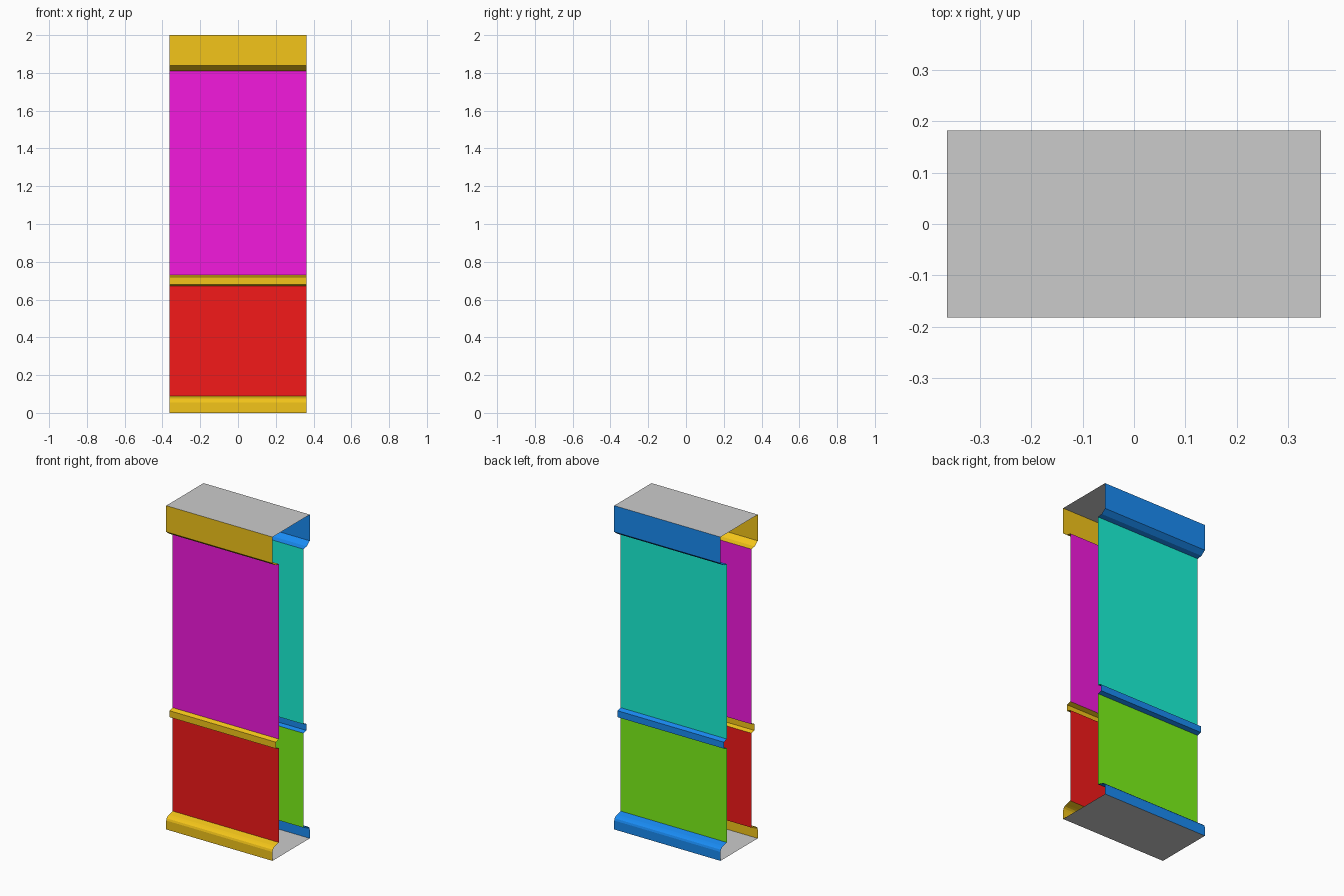
import bpy

if "Cube" in bpy.data.objects:
    bpy.data.objects.remove(bpy.data.objects["Cube"])

HALF_W = 0.363     # half width along x
OUTER = 0.182      # depth of fascia / plinth
INNER = 0.12       # depth of recessed panels


def material(name, rgb):
    m = bpy.data.materials.new(name)
    m.diffuse_color = (*rgb, 1)
    m.use_nodes = True
    m.node_tree.nodes["Principled BSDF"].inputs["Base Color"].default_value = m.diffuse_color
    return m


def add_mesh(name, verts, faces, mat=None):
    me = bpy.data.meshes.new(name)
    me.from_pydata(verts, [], faces)
    ob = bpy.data.objects.new(name, me)
    bpy.context.collection.objects.link(ob)
    if mat:
        me.materials.append(mat)
    return ob


def strip(name, profile, side, mat):
    """Sweep an upward (depth, z) profile across the width as an open sheet."""
    verts, faces = [], []
    for d, z in profile:
        verts += [(-HALF_W, side * d, z), (HALF_W, side * d, z)]
    for i in range(0, 2 * len(profile) - 2, 2):
        f = (i, i + 1, i + 3, i + 2)
        faces.append(f if side < 0 else f[::-1])
    return add_mesh(name, verts, faces, mat)


# Mouldings and panels, shared by front and back
crown = [(INNER, 1.81), (0.152, 1.815), (OUTER, 1.838), (OUTER, 2.0)]
rail = [(INNER, 0.673), (0.148, 0.68), (0.148, 0.72), (INNER, 0.729)]
plinth = [(OUTER, 0.0), (OUTER, 0.055), (0.178, 0.067), (0.169, 0.076),
          (0.156, 0.081), (INNER, 0.09)]
upper = [(INNER, 0.729), (INNER, 1.81)]
lower = [(INNER, 0.09), (INNER, 0.673)]

schemes = {
    "front": (-1, (0.9, 0.56, 0.01), (0.9, 0.01, 0.73), (0.9, 0.01, 0.01)),
    "back": (1, (0.01, 0.26, 0.9), (0.01, 0.9, 0.68), (0.2, 0.9, 0.01)),
}
for label, (side, trim_rgb, upper_rgb, lower_rgb) in schemes.items():
    trim = material(label + "_trim", trim_rgb)
    strip(label + "_crown", crown, side, trim)
    strip(label + "_middle_rail", rail, side, trim)
    strip(label + "_plinth", plinth, side, trim)
    strip(label + "_upper_panel", upper, side, material(label + "_upper", upper_rgb))
    strip(label + "_lower_panel", lower, side, material(label + "_lower", lower_rgb))

# Top and bottom caps; the two ends stay open
for name, z, face in (("top_cap", 2.0, (0, 1, 2, 3)), ("bottom_cap", 0.0, (3, 2, 1, 0))):
    add_mesh(name, [(-HALF_W, -OUTER, z), (HALF_W, -OUTER, z),
                    (HALF_W, OUTER, z), (-HALF_W, OUTER, z)], [face])
